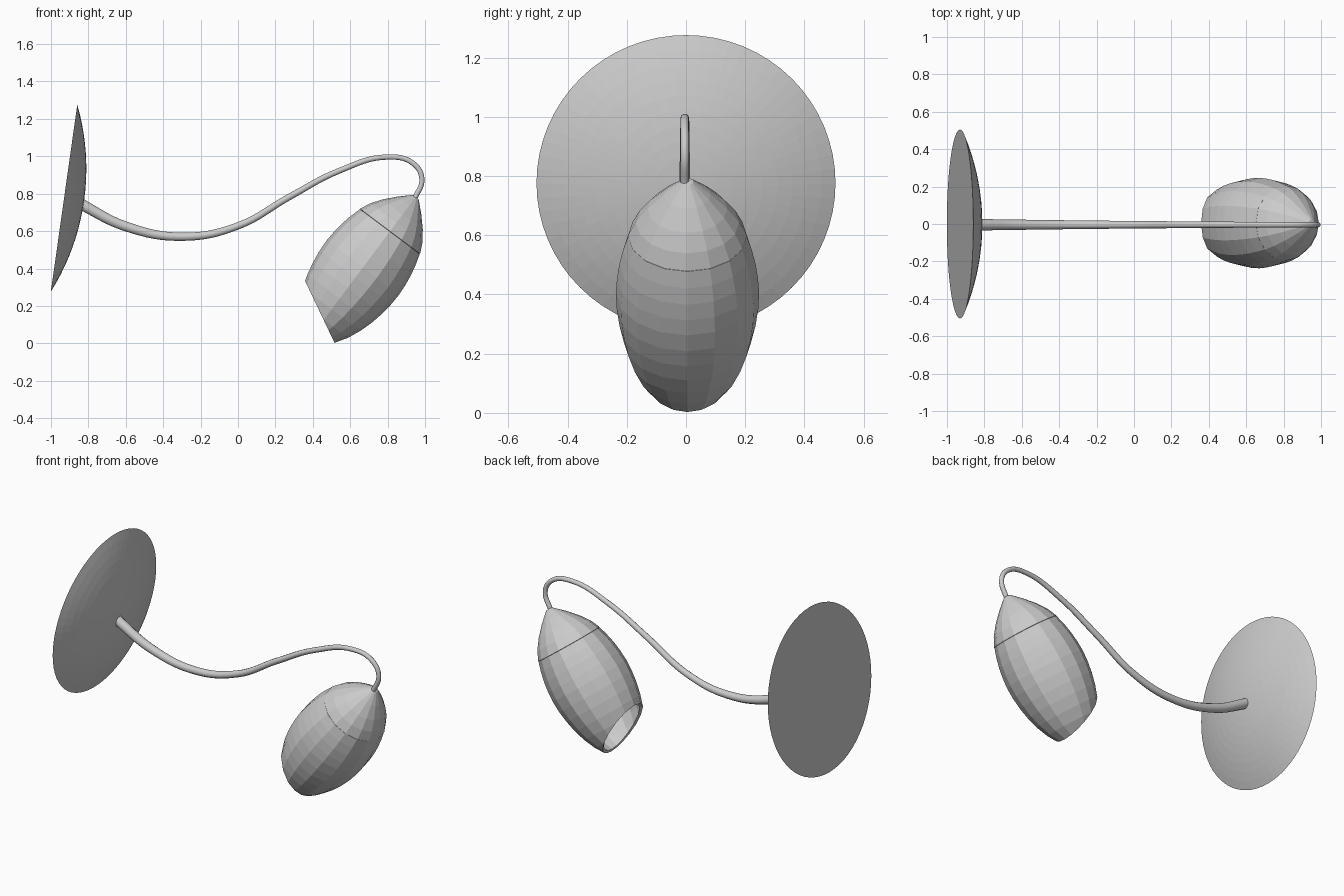
import bpy, bmesh, math
from mathutils import Vector, Matrix

cube = bpy.data.objects.get("Cube")
if cube:
    bpy.data.objects.remove(cube, do_unlink=True)

grey = bpy.data.materials.new("plain_grey")
grey.use_nodes = True
grey.diffuse_color = (0.6, 0.6, 0.6, 1)
grey.node_tree.nodes["Principled BSDF"].inputs["Base Color"].default_value = (0.6, 0.6, 0.6, 1)


def lathe(name, profile, origin, axis, sides, cut=None):
    """Spin (radius, distance) points around an axis through origin."""
    bm = bmesh.new()
    verts = [bm.verts.new((r, 0, d)) for r, d in profile]
    edges = [bm.edges.new(pair) for pair in zip(verts, verts[1:])]
    bmesh.ops.spin(bm, geom=verts + edges, axis=(0, 0, 1), cent=(0, 0, 0),
                   angle=math.tau, steps=sides, use_merge=False)
    bmesh.ops.remove_doubles(bm, verts=bm.verts, dist=0.0005)
    turn = Vector(axis).to_track_quat('Z', 'Y').to_matrix().to_4x4()
    bm.transform(Matrix.Translation(origin) @ turn)
    if cut:
        bmesh.ops.bisect_plane(bm, geom=bm.verts[:] + bm.edges[:] + bm.faces[:],
                               plane_co=cut[0], plane_no=cut[1], clear_outer=True)
    bmesh.ops.recalc_face_normals(bm, faces=bm.faces)
    mesh = bpy.data.meshes.new(name)
    bm.to_mesh(mesh)
    bm.free()
    mesh.materials.append(grey)
    obj = bpy.data.objects.new(name, mesh)
    bpy.context.collection.objects.link(obj)
    return obj


def thicken(obj, amount):
    mod = obj.modifiers.new("wall", 'SOLIDIFY')
    mod.thickness = amount
    mod.offset = -1


# Tilted wall plate: flat back and shallow domed front
R, H, RINGS = 0.505, 0.108, 10
ball = (R * R + H * H) / (2 * H)
sweep = math.asin(R / ball)
dome = [(ball * math.sin(sweep * i / RINGS),
         ball * math.cos(sweep * i / RINGS) - ball + H) for i in range(RINGS + 1)]
lathe("wall_plate", dome + [(0, 0)], (-0.93, 0, 0.776), (0.99, 0, -0.14), 64)

# Tapering swan-neck arm: x, z, radius
path = [(-0.86, 0.755, 0.031), (-0.6, 0.625, 0.027), (-0.29, 0.57, 0.023),
        (0, 0.628, 0.02), (0.275, 0.783, 0.018), (0.54, 0.922, 0.016),
        (0.8, 0.996, 0.0145), (0.935, 0.963, 0.0145), (0.983, 0.88, 0.0145),
        (0.942, 0.768, 0.0145)]
curve = bpy.data.curves.new("arm", 'CURVE')
curve.dimensions = '3D'
curve.bevel_depth = 1
curve.bevel_resolution = 3
curve.resolution_u = 8
curve.use_fill_caps = True
spline = curve.splines.new('BEZIER')
spline.bezier_points.add(len(path) - 1)
for point, (x, z, r) in zip(spline.bezier_points, path):
    point.co = (x, -0.004, z)
    point.radius = r
    point.handle_left_type = point.handle_right_type = 'AUTO'
curve.materials.append(grey)
arm = bpy.data.objects.new("arm", curve)
bpy.context.collection.objects.link(arm)
bpy.context.view_layer.objects.active = arm
arm.select_set(True)
bpy.ops.object.convert(target='MESH')
bpy.ops.object.shade_smooth_by_angle(angle=math.radians(50))

# Bud-shaped shade: pointed cap over an open body with a slanted mouth
tip = Vector((0.945, 0.005, 0.775))
axis = Vector((-0.6, 0, -0.8))
cap = [(0, 0), (0.014, 0.002), (0.07, 0.055), (0.125, 0.115), (0.164, 0.17), (0.19, 0.225)]
thicken(lathe("shade_cap", cap, tip, axis, 16), 0.012)

body = [(0.187, 0.222), (0.2, 0.222), (0.217, 0.28), (0.23, 0.34), (0.238, 0.4),
        (0.242, 0.46), (0.239, 0.53), (0.23, 0.6), (0.215, 0.67), (0.193, 0.74),
        (0.162, 0.81), (0.12, 0.875), (0.08, 0.92)]
mouth = ((0.4425, 0, 0.157), (-0.903, 0, -0.43))
thicken(lathe("shade_body", body, tip, axis, 16, mouth), 0.018)
